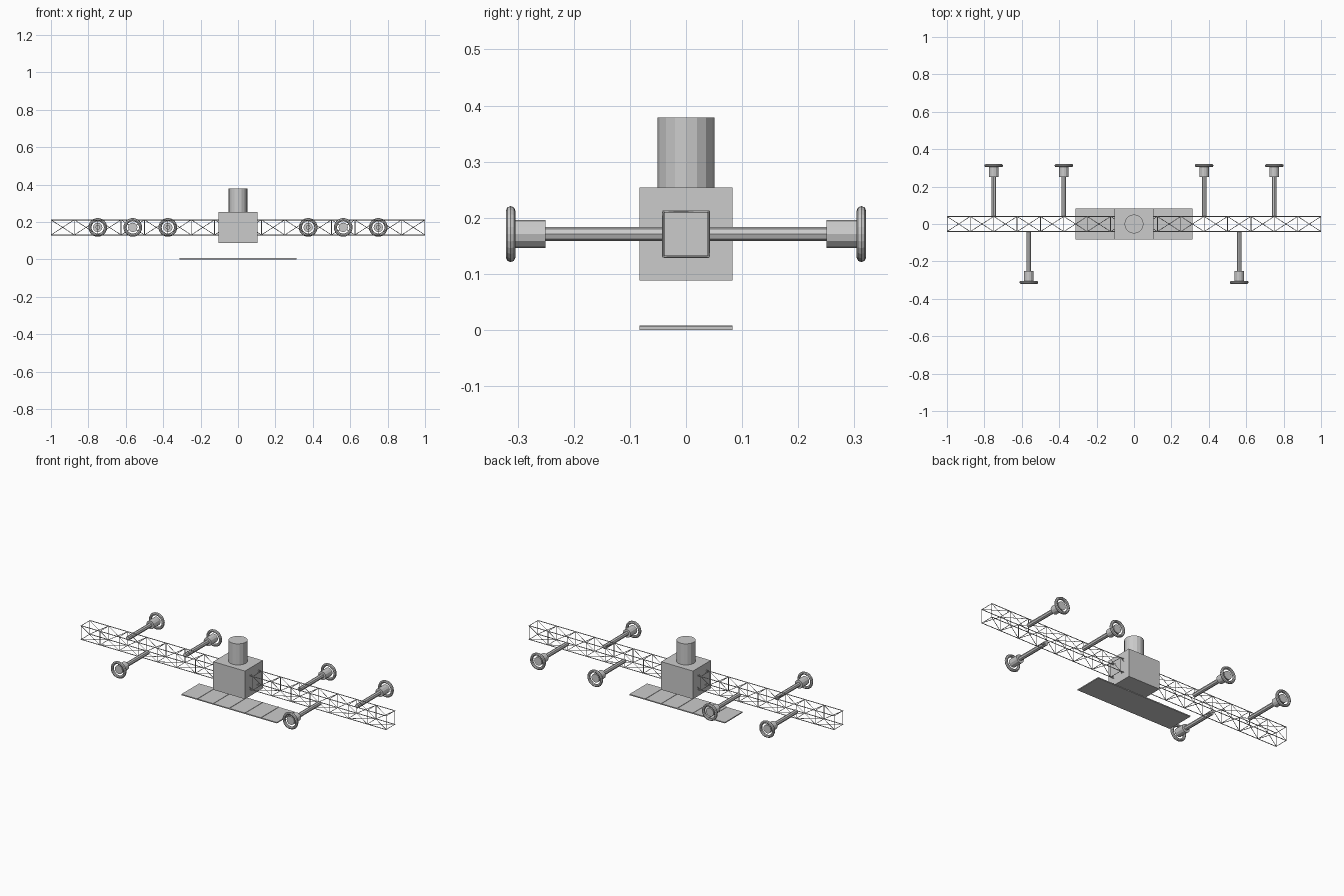
import bpy, math
from mathutils import Vector

if "Cube" in bpy.data.objects:
    bpy.data.objects.remove(bpy.data.objects["Cube"])

ZC = 0.171          # truss axis height
H = 0.0405          # half width of truss between chord centres
BAY = 0.125


def box(name, x0, x1, y0, y1, z0, z1):
    bpy.ops.mesh.primitive_cube_add(size=1, location=((x0 + x1) / 2, (y0 + y1) / 2, (z0 + z1) / 2))
    o = bpy.context.object
    o.name = name
    o.scale = (x1 - x0, y1 - y0, z1 - z0)
    bpy.ops.object.transform_apply(location=False, rotation=False, scale=True)
    return o


def rod(name, a, b, r, sides):
    a, b = Vector(a), Vector(b)
    d = b - a
    bpy.ops.mesh.primitive_cylinder_add(vertices=sides, radius=r, depth=d.length, location=(a + b) / 2,
                                        rotation=d.to_track_quat('Z', 'Y').to_euler())
    o = bpy.context.object
    o.name = name
    return o


def strut_net(name, segments, r):
    # one bevelled curve object holding many straight struts
    cu = bpy.data.curves.new(name, 'CURVE')
    cu.dimensions = '3D'
    cu.bevel_depth = r
    cu.bevel_resolution = 0
    cu.use_fill_caps = True
    for a, b in segments:
        s = cu.splines.new('POLY')
        s.points.add(1)
        s.points[0].co = (*a, 1)
        s.points[1].co = (*b, 1)
    o = bpy.data.objects.new(name, cu)
    bpy.context.collection.objects.link(o)
    bpy.context.view_layer.objects.active = o
    bpy.ops.object.select_all(action='DESELECT')
    o.select_set(True)
    bpy.ops.object.convert(target='MESH')


# Truss: four chords, square frames and one diagonal per face per bay
corners = [(-H, ZC - H), (H, ZC - H), (H, ZC + H), (-H, ZC + H)]
chords, frames, diagonals = [], [], []
for k in range(4):
    p, q = corners[k], corners[(k + 1) % 4]
    chords.append(((-1, *p), (1, *p)))
    for i in range(17):
        x = max(-0.998, min(0.998, -1 + i * BAY))
        frames.append(((x, *p), (x, *q)))
        if i < 16:
            diagonals.append(((-1 + i * BAY, *p), (-1 + (i + 1) * BAY, *q)))
strut_net("truss_chords", chords, 0.0025)
strut_net("truss_frames", frames, 0.002)
strut_net("truss_diagonals", diagonals, 0.0016)

# Central module and its top cylinder
box("central_module", -0.104, 0.104, -0.083, 0.083, 0.088, 0.254)
rod("docking_cylinder", (0, 0, 0.25), (0, 0, 0.379), 0.051, 16)

# Radiator panel: thin base with seam ribs
box("radiator_panel", -0.3125, 0.3125, -0.083, 0.083, 0.0, 0.006)
for i in range(1, 6):
    x = -0.3125 + i * 0.625 / 6
    box("radiator_seam", x - 0.002, x + 0.002, -0.083, 0.083, 0.003, 0.008)

# Side arms: boom, hub and ring
arms = [(s * x, 1) for x in (0.375, 0.75) for s in (-1, 1)] + [(s * 0.5625, -1) for s in (-1, 1)]
for x, s in arms:
    rod("arm_boom", (x, s * 0.04, ZC), (x, s * 0.26, ZC), 0.0125, 8)
    rod("arm_hub", (x, s * 0.25, ZC), (x, s * 0.3125, ZC), 0.025, 12)
    bpy.ops.mesh.primitive_torus_add(major_segments=24, minor_segments=8, major_radius=0.0415, minor_radius=0.0085,
                                     location=(x, s * 0.3125, ZC), rotation=(math.pi / 2, 0, 0))
    bpy.context.object.name = "arm_ring"
